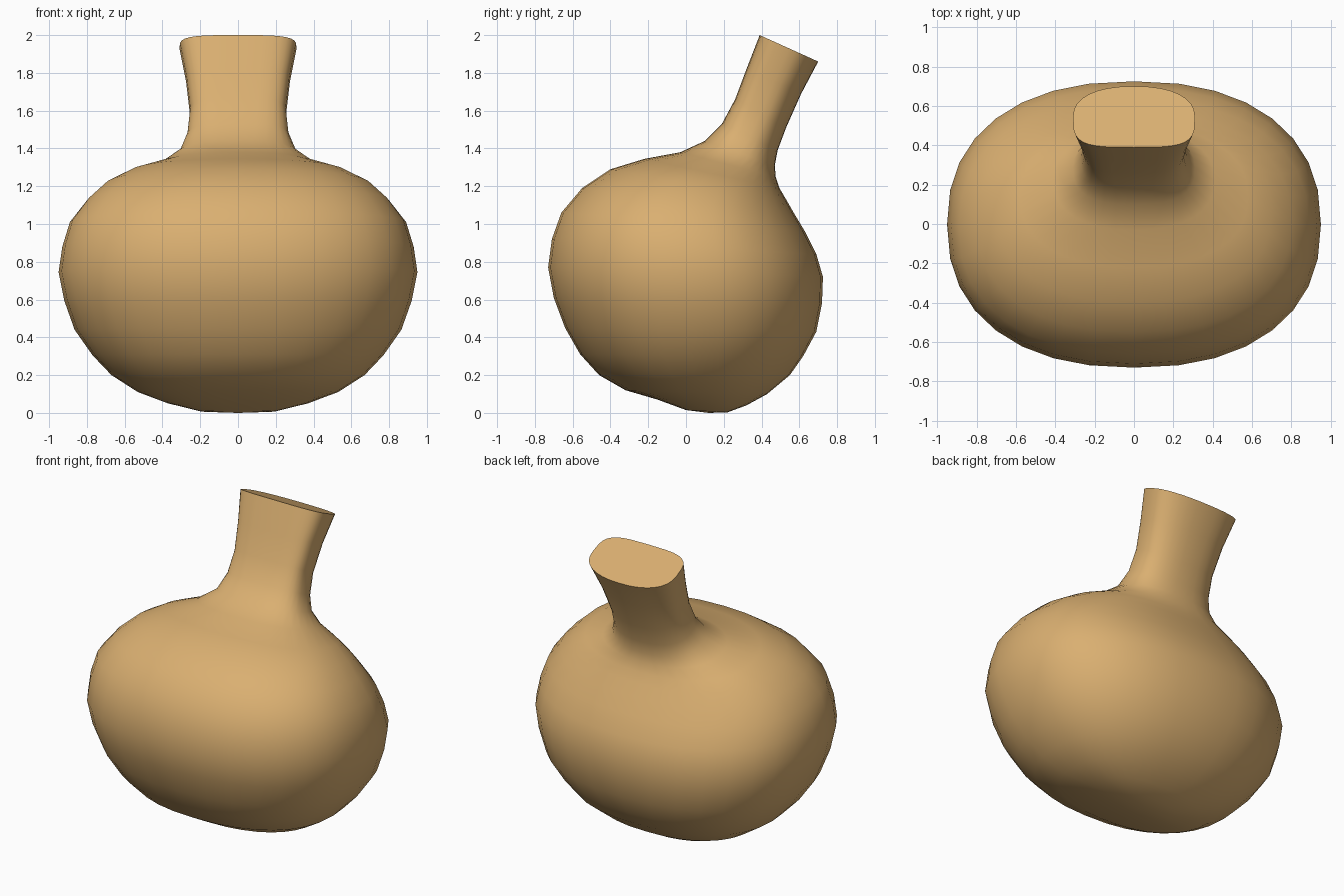
import bpy, bmesh, math

cube = bpy.data.objects.get("Cube")
if cube:
    bpy.data.objects.remove(cube, do_unlink=True)

SIDES = 32

# Clay colour
clay = bpy.data.materials.new("tan clay")
clay.use_nodes = True
colour = (0.70, 0.43, 0.165, 1)
clay.diffuse_color = colour
clay.node_tree.nodes["Principled BSDF"].inputs["Base Color"].default_value = colour


def signed_power(v, p):
    return math.copysign(abs(v) ** p, v)


def add_ring(bm, front_y, front_z, back_y, back_z, half_width, front_n):
    """Tilted rounded ring from a front point, a back point and a half width."""
    ring = []
    for i in range(SIDES):
        a = 2 * math.pi * i / SIDES
        c, s = math.cos(a), math.sin(a)
        n = front_n if s < 0 else 2.3
        x = half_width * signed_power(c, 2 / n)
        t = 0.5 + 0.5 * signed_power(s, 2 / n)
        ring.append(bm.verts.new((x, front_y + t * (back_y - front_y),
                                  front_z + t * (back_z - front_z))))
    return ring


# Rings from base to mouth: front y, front z, back y, back z, half width
profile = [
    (0.00, 0.015, 0.22, 0.003, 0.20),
    (-0.15, 0.07, 0.32, 0.04, 0.38),
    (-0.32, 0.12, 0.43, 0.10, 0.53),
    (-0.46, 0.20, 0.55, 0.20, 0.67),
    (-0.56, 0.31, 0.62, 0.30, 0.77),
    (-0.64, 0.45, 0.69, 0.43, 0.865),
    (-0.70, 0.61, 0.72, 0.58, 0.92),
    (-0.73, 0.77, 0.725, 0.72, 0.95),
    (-0.71, 0.92, 0.69, 0.84, 0.93),
    (-0.66, 1.06, 0.63, 0.96, 0.89),
    (-0.55, 1.19, 0.57, 1.06, 0.80),
    (-0.40, 1.29, 0.53, 1.13, 0.70),
    (-0.22, 1.345, 0.495, 1.19, 0.58),
    (-0.03, 1.38, 0.475, 1.25, 0.41),
    (0.10, 1.44, 0.47, 1.31, 0.31),
    (0.19, 1.53, 0.485, 1.39, 0.27),
    (0.26, 1.66, 0.53, 1.51, 0.255),
    (0.32, 1.82, 0.61, 1.69, 0.275),
    (0.39, 2.00, 0.70, 1.86, 0.31),
]

# Body and leaning neck as one skin
bm = bmesh.new()
rings = []
for row in profile:
    neck = max(0, min(1, (row[1] - 1.38) / 0.25))
    rings.append(add_ring(bm, *row, 2.3 + 1.5 * neck))
for low, high in zip(rings, rings[1:]):
    for i in range(SIDES):
        j = (i + 1) % SIDES
        bm.faces.new((low[i], low[j], high[j], high[i]))

# Rounded base and flat closed mouth
base = bm.verts.new((0, 0.12, 0))
for i in range(SIDES):
    bm.faces.new((base, rings[0][(i + 1) % SIDES], rings[0][i]))
bm.faces.new(rings[-1])
bmesh.ops.recalc_face_normals(bm, faces=bm.faces)

mesh = bpy.data.meshes.new("flask_body")
bm.to_mesh(mesh)
bm.free()
mesh.materials.append(clay)
flask = bpy.data.objects.new("flask_body", mesh)
bpy.context.collection.objects.link(flask)

bpy.ops.object.select_all(action="DESELECT")
flask.select_set(True)
bpy.context.view_layer.objects.active = flask
bpy.ops.object.shade_smooth_by_angle(angle=math.radians(50))
